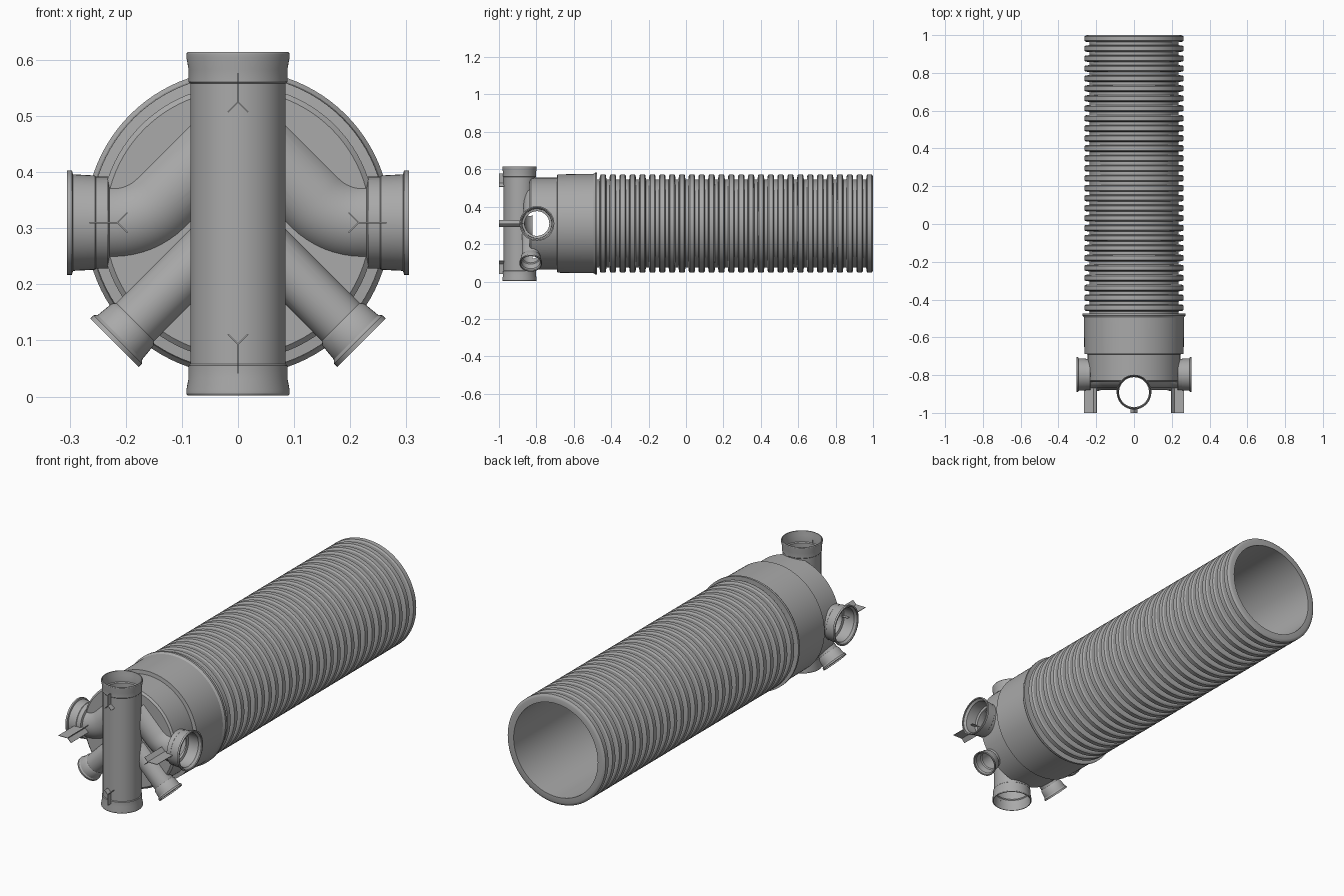
import bpy, bmesh, math
from mathutils import Vector

if "Cube" in bpy.data.objects:
    bpy.data.objects.remove(bpy.data.objects["Cube"])

AXIS_Z = 0.31      # height of the shaft axis
TUBE_Y = -0.89     # depth of the main channel
SIDE_Y = -0.797    # depth of the side inlets
LOW_Y = -0.83      # depth of the small inlets

grey = bpy.data.materials.new("plain grey")
grey.use_nodes = True
grey.diffuse_color = (0.4, 0.4, 0.4, 1)
grey.node_tree.nodes["Principled BSDF"].inputs["Base Color"].default_value = (0.4, 0.4, 0.4, 1)


def finish(name, bm):
    bmesh.ops.recalc_face_normals(bm, faces=bm.faces)
    mesh = bpy.data.meshes.new(name)
    bm.to_mesh(mesh)
    bm.free()
    mesh.materials.append(grey)
    obj = bpy.data.objects.new(name, mesh)
    bpy.context.scene.collection.objects.link(obj)
    return obj


def smooth(obj):
    for face in obj.data.polygons:
        face.use_smooth = True
    obj.data.set_sharp_from_angle(angle=math.radians(30))


def sweep(name, path, radii, sides=48, closed=False):
    """Round section swept along a path; a closed path makes a hollow ring."""
    bm = bmesh.new()
    pts = [Vector(p) for p in path]
    along_y = abs(pts[0].y - pts[-1].y) > 0.1 or closed
    ref = Vector((0, 0, 1)) if along_y else Vector((0, 1, 0))
    rings = []
    for i, (p, r) in enumerate(zip(pts, radii)):
        if along_y:
            side = Vector((1, 0, 0))
        else:
            t = pts[min(i + 1, len(pts) - 1)] - pts[max(i - 1, 0)]
            side = t.normalized().cross(ref)
        rings.append([bm.verts.new(p + r * (math.cos(a) * side + math.sin(a) * ref))
                      for a in (k * math.tau / sides for k in range(sides))])
    pairs = list(zip(rings, rings[1:]))
    if closed:
        pairs.append((rings[-1], rings[0]))
    else:
        bm.faces.new(rings[0])
        bm.faces.new(rings[-1])
    for a, b in pairs:
        for k in range(sides):
            j = (k + 1) % sides
            bm.faces.new((a[k], a[j], b[j], b[k]))
    return finish(name, bm)


def lathe(name, profile, sides=96, closed=False):
    return sweep(name, [(0, y, AXIS_Z) for y, r in profile], [r for y, r in profile], sides, closed)


def combine(base, operands, operation):
    """Apply booleans and remove their operands."""
    for op in operands:
        op.hide_render = True
        mod = base.modifiers.new(op.name, 'BOOLEAN')
        mod.operation, mod.solver, mod.object = operation, 'EXACT', op
    deps = bpy.context.evaluated_depsgraph_get()
    mesh = bpy.data.meshes.new_from_object(base.evaluated_get(deps))
    base.modifiers.clear()
    base.data = mesh
    for op in operands:
        bpy.data.objects.remove(op)


# Corrugated shaft: repeated ribs outside, plain bore inside
START, END, RIBS = -0.478, 1.0, 28
pitch = (END - START) / RIBS
profile = []
for i in range(RIBS):
    y = START + i * pitch
    profile += [(y, 0.235), (y + 0.3 * pitch, 0.235), (y + 0.34 * pitch, 0.256),
                (y + 0.44 * pitch, 0.263), (y + 0.86 * pitch, 0.263), (y + 0.96 * pitch, 0.256),
                (y + 0.99 * pitch, 0.235)]
profile[-1] = (END, 0.25)
profile += [(END, 0.226), (START, 0.226)]
smooth(lathe("corrugated_shaft", profile, closed=True))

# Chamber body with collar
chamber = lathe("chamber_base", [(-0.836, 0.236), (-0.828, 0.245), (-0.69, 0.245), (-0.688, 0.263),
                                 (-0.495, 0.265), (-0.485, 0.272), (-0.475, 0.272)])
cavity = lathe("cavity", [(-0.82, 0.23), (-0.4, 0.23)])

# Main channel with a flared socket at each end
half = [(0.0, 0.085), (0.25, 0.085), (0.253, 0.088), (0.275, 0.088), (0.296, 0.092), (0.303, 0.092), (0.306, 0.09)]
full = [(-h, r) for h, r in reversed(half[1:])] + half
solids = [sweep("main_channel", [(0, TUBE_Y, AXIS_Z - 0.002 + h) for h, r in full], [r for h, r in full], 64)]
half = [(0.25, 0.079), (0.254, 0.083), (0.285, 0.083), (0.3, 0.087), (0.33, 0.087)]
full = [(-h, r) for h, r in reversed(half)] + half
bores = [sweep("main_bore", [(0, TUBE_Y, AXIS_Z - 0.002 + h) for h, r in full], [r for h, r in full], 64)]


def bend_path(s, stations):
    """Straight inlet, then a 45 degree upward turn into the main channel."""
    path = [(s * x, SIDE_Y, AXIS_Z) for x in stations]
    for k in range(9):
        a = math.radians(45) * k / 8
        path.append((s * (0.222 - 0.12 * math.sin(a)), SIDE_Y, AXIS_Z + 0.12 * (1 - math.cos(a))))
    return path + [(s * 0.035, SIDE_Y, 0.447)]


def low_path(s, distances):
    d = math.sqrt(0.5)
    return [(s * (0.22 - d * t), LOW_Y, 0.096 + d * t) for t in distances]


for s, side in ((1, "left"), (-1, "right")):
    # Large bent inlet
    xs = [0.305, 0.296, 0.294, 0.255, 0.253, 0.232, 0.229]
    rs = [0.093, 0.093, 0.086, 0.084, 0.082, 0.082, 0.072]
    solids.append(sweep(side + "_inlet", bend_path(s, xs), rs + [0.072] * 10))
    xs = [0.32, 0.3, 0.29, 0.238, 0.235]
    rs = [0.087, 0.087, 0.079, 0.078, 0.066]
    bores.append(sweep(side + "_inlet_bore", bend_path(s, xs), rs + [0.066] * 10))
    # Small slanted inlet
    solids.append(sweep(side + "_small_inlet", low_path(s, [0, 0.008, 0.014, 0.045, 0.052, 0.25]),
                        [0.061, 0.061, 0.056, 0.053, 0.048, 0.048], 40))
    bores.append(sweep(side + "_small_bore", low_path(s, [-0.02, 0.006, 0.012, 0.045, 0.05, 0.26]),
                       [0.056, 0.056, 0.051, 0.049, 0.044, 0.044], 40))

combine(chamber, solids, 'UNION')
combine(chamber, [cavity] + bores, 'DIFFERENCE')
smooth(chamber)


# Thin support feet with a Y-shaped section
def foot(name, origin, angle, stem, back):
    bm = bmesh.new()
    fork = 0.018
    for a, b in (((0, 0), (stem, 0)), ((0, 0), (-fork, fork)), ((0, 0), (-fork, -fork))):
        a, b = Vector(a), Vector(b)
        d = (b - a).normalized()
        n = Vector((-d.y, d.x)) * 0.0012
        corners = []
        for p in (a - n, b - n, b + n, a + n):
            x = origin[0] + p.x * math.cos(angle) - p.y * math.sin(angle)
            z = origin[1] + p.x * math.sin(angle) + p.y * math.cos(angle)
            corners.append((x, z))
        front = [bm.verts.new((x, -1.0, z)) for x, z in corners]
        rear = [bm.verts.new((x, back, z)) for x, z in corners]
        bm.faces.new(front)
        bm.faces.new(rear[::-1])
        for k in range(4):
            j = (k + 1) % 4
            bm.faces.new((front[k], front[j], rear[j], rear[k]))
    finish(name, bm)


foot("left_foot", (0.215, AXIS_Z), 0, 0.05, -0.86)
foot("right_foot", (-0.215, AXIS_Z), math.pi, 0.05, -0.86)
foot("top_foot", (0, 0.525), math.pi / 2, 0.052, -0.971)
foot("bottom_foot", (0, 0.093), -math.pi / 2, 0.052, -0.971)
